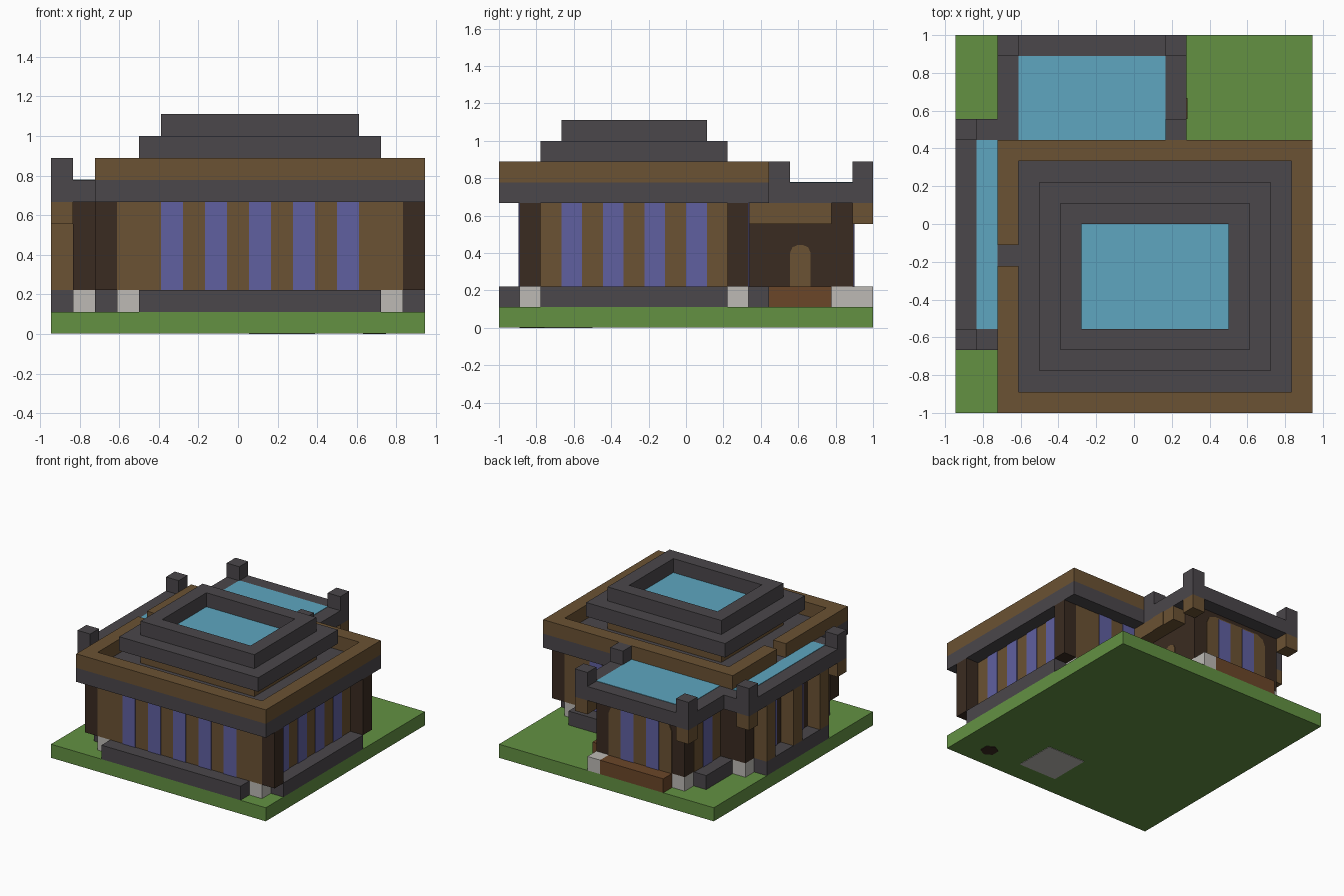
import bpy, bmesh
from mathutils import Vector

U = 1 / 9                      # one building module
ORIGIN = Vector((8.5, 9, 0))   # module coordinates of the model centre
THIN = 0.05                    # plate thickness in modules

if "Cube" in bpy.data.objects:
    bpy.data.objects.remove(bpy.data.objects["Cube"])


def material(name, r, g, b):
    m = bpy.data.materials.new(name)
    m.use_nodes = True
    m.diffuse_color = (r, g, b, 1)
    for n in m.node_tree.nodes:
        if n.type == 'BSDF_PRINCIPLED':
            n.inputs["Base Color"].default_value = (r, g, b, 1)
            n.inputs["Roughness"].default_value = 0.9
    return m


GRASS = material("grass green", .125, .283, .055)
SLATE = material("slate grey", .07, .063, .07)
WOOD = material("brown wood", .147, .084, .033)
DARK = material("dark timber", .042, .024, .015)
STEP = material("red brown step", .147, .061, .022)
STONE = material("pale stone", .51, .49, .46)
GLASS = material("violet glass", .117, .117, .352)
SKY = material("roof blue glass", .112, .381, .527)


def finish(name, bm, mat):
    bmesh.ops.recalc_face_normals(bm, faces=bm.faces)
    mesh = bpy.data.meshes.new(name)
    bm.to_mesh(mesh)
    bm.free()
    mesh.materials.append(mat)
    ob = bpy.data.objects.new(name, mesh)
    bpy.context.collection.objects.link(ob)
    return ob


def box(name, mat, x, y, z):
    """Box from (min, max) ranges in modules."""
    bm = bmesh.new()
    bmesh.ops.create_cube(bm, size=1)
    for v in bm.verts:
        p = [r[0] if c < 0 else r[1] for r, c in zip((x, y, z), v.co)]
        v.co = (Vector(p) - ORIGIN) * U
    return finish(name, bm, mat)


def ring(name, mat, x, y, z):
    """One-module-wide rectangular frame."""
    inner = (y[0] + 1, y[1] - 1)
    box(name + "_front", mat, x, (y[0], y[0] + 1), z)
    box(name + "_back", mat, x, (y[1] - 1, y[1]), z)
    box(name + "_right", mat, (x[0], x[0] + 1), inner, z)
    box(name + "_left", mat, (x[1] - 1, x[1]), inner, z)


def arch(name, mat, axis, plane, out, lo, hi, z0, z1, cut):
    """Thin wall plate with clipped upper corners."""
    prof = [(lo, z0), (hi, z0), (hi, z1 - cut), (hi - cut * .3, z1 - cut * .3),
            (hi - cut, z1), (lo + cut, z1), (lo + cut * .3, z1 - cut * .3), (lo, z1 - cut)]
    bm = bmesh.new()
    pts = [Vector((plane, a, z) if axis == 'x' else (a, plane, z)) for a, z in prof]
    face = bm.faces.new([bm.verts.new((p - ORIGIN) * U) for p in pts])
    move = Vector((out, 0, 0) if axis == 'x' else (0, out, 0)) * THIN * U
    geo = bmesh.ops.extrude_face_region(bm, geom=[face])["geom"]
    bmesh.ops.translate(bm, vec=move, verts=[g for g in geo if isinstance(g, bmesh.types.BMVert)])
    return finish(name, bm, mat)


def plate(name, mat, axis, plane, out, lo, hi, z=(2, 6)):
    t = tuple(sorted((plane, plane + out * THIN)))
    if axis == 'x':
        box(name, mat, t, (lo, hi), z)
    else:
        box(name, mat, (lo, hi), t, z)


# Ground and the patches under it
box("ground", GRASS, (0, 17), (0, 18), (.03, 1))
box("underside_slab", STONE, (9, 12), (1.5, 4.5), (0, .06))
bm = bmesh.new()
bmesh.ops.create_cone(bm, cap_ends=True, segments=6, radius1=.6 * U, radius2=.6 * U, depth=.06 * U)
bmesh.ops.translate(bm, vec=(Vector((14.7, 1.6, .03)) - ORIGIN) * U, verts=bm.verts)
finish("underside_peg", bm, DARK)

# Foundations
box("hall_foundation", SLATE, (3.1, 15.9), (1.1, 11.9), (1, 2))
box("back_wing_foundation", SLATE, (3.1, 9.9), (11.9, 16.9), (1, 2))
box("side_wing_foundation", SLATE, (1.1, 3.1), (4.1, 12.9), (1, 2))
box("front_skirt", SLATE, (4, 15), (0, 1), (1, 2))
box("left_skirt", SLATE, (16, 17), (2, 11), (1, 2))
box("rear_skirt", SLATE, (11, 15), (12, 13), (1, 2))
box("right_skirt", SLATE, (2, 3), (2, 4), (1, 2))
box("back_wing_skirt", SLATE, (2, 3), (13, 16), (1, 2))
box("side_wing_skirt", SLATE, (0, 1), (5, 12), (1, 2))
box("back_step", STEP, (4, 9), (17, 18), (1, 2))
box("door_step", STEP, (10, 11), (13, 16), (1, 2))
for i, (x, y) in enumerate([(3, 1), (15, 1), (15, 11), (1, 4), (1, 12), (3, 16), (9, 16)]):
    box(f"corner_stone_{i}", STONE, (x, x + 1), (y, y + 1), (1, 2))
box("end_stone", STONE, (9, 10), (17, 18), (1, 2))

# Main hall with window strips
box("hall_walls", WOOD, (3, 16), (1, 12), (2, 6))
for x, y in [(2, 1), (16, 1), (16, 11)]:
    box("hall_post", DARK, (x, x + 1), (y, y + 1), (2, 6))
for x in range(5, 14, 2):
    plate("front_window", GLASS, 'y', 1, -1, x, x + 1)
for y in range(3, 10, 2):
    plate("left_window", GLASS, 'x', 16, 1, y, y + 1)
for x in (11, 13):
    plate("rear_window", GLASS, 'y', 12, 1, x, x + 1)

# Back wing
box("back_wing_walls", DARK, (3, 10), (12, 17), (2, 6))
arch("back_panel", WOOD, 'y', 17, 1, 4, 9, 2, 5.7, .7)
for x in (5, 7):
    plate("back_window", GLASS, 'y', 17 + THIN, 1, x, x + 1, (2, 5.6))
arch("door", WOOD, 'x', 10, 1, 14, 15, 2, 4, .4)
arch("wing_side_panel", WOOD, 'x', 3, -1, 13, 16, 2, 5.7, .6)
plate("wing_side_window", GLASS, 'x', 3 - THIN, -1, 14, 15, (2, 5.6))
box("door_beam", WOOD, (10, 11), (12, 16), (5, 6))
box("door_beam_block", WOOD, (11, 11.05), (14, 15), (5, 6))

# Side wing
box("side_wing_walls", DARK, (1, 3), (4, 13), (2, 6))
for y in (5, 8, 11):
    box("side_pillar", WOOD, (0, 1), (y, y + 1), (2, 6))
for y in (6.5, 9.5):
    plate("side_window", GLASS, 'x', 1, -1, y, y + 1)

# Roof slabs, glass roofs and corner posts with brackets
box("hall_roof", SLATE, (2, 17), (0, 13), (6, 7))
box("back_wing_roof", SLATE, (2, 11), (13, 18), (6, 7))
box("side_wing_roof", SLATE, (0, 2), (3, 14), (6, 7))
box("back_wing_glass", SKY, (3, 10), (13, 17), (6.9, 7.03))
box("side_wing_glass", SKY, (1, 2), (4, 13), (6.9, 7.03))
for x, y in [(0, 3), (0, 13), (2, 17), (10, 17), (10, 13)]:
    box("roof_post", SLATE, (x, x + 1), (y, y + 1), (7, 8))
    if (x, y) != (10, 13):
        box("roof_bracket", WOOD, (x, x + 1), (y, y + 1), (5, 6))

# Parapet with a gap on the right side
box("parapet_front", WOOD, (2, 17), (0, 1), (7, 8))
box("parapet_back", WOOD, (2, 17), (12, 13), (7, 8))
box("parapet_left", WOOD, (16, 17), (1, 12), (7, 8))
box("parapet_right_a", WOOD, (2, 3), (1, 7), (7, 8))
box("parapet_right_b", WOOD, (2, 3), (8, 12), (7, 8))

# Stepped lantern with recessed skylight
box("lantern_walls", WOOD, (5, 14), (3, 10), (7, 8))
ring("lantern_lower_tier", SLATE, (4, 15), (2, 11), (8, 9))
box("lantern_core", SLATE, (5, 14), (3, 10), (8, 8.95))
ring("lantern_upper_tier", SLATE, (5, 14), (3, 10), (8.95, 10))
box("skylight", SKY, (6, 13), (4, 9), (8.9, 9))
